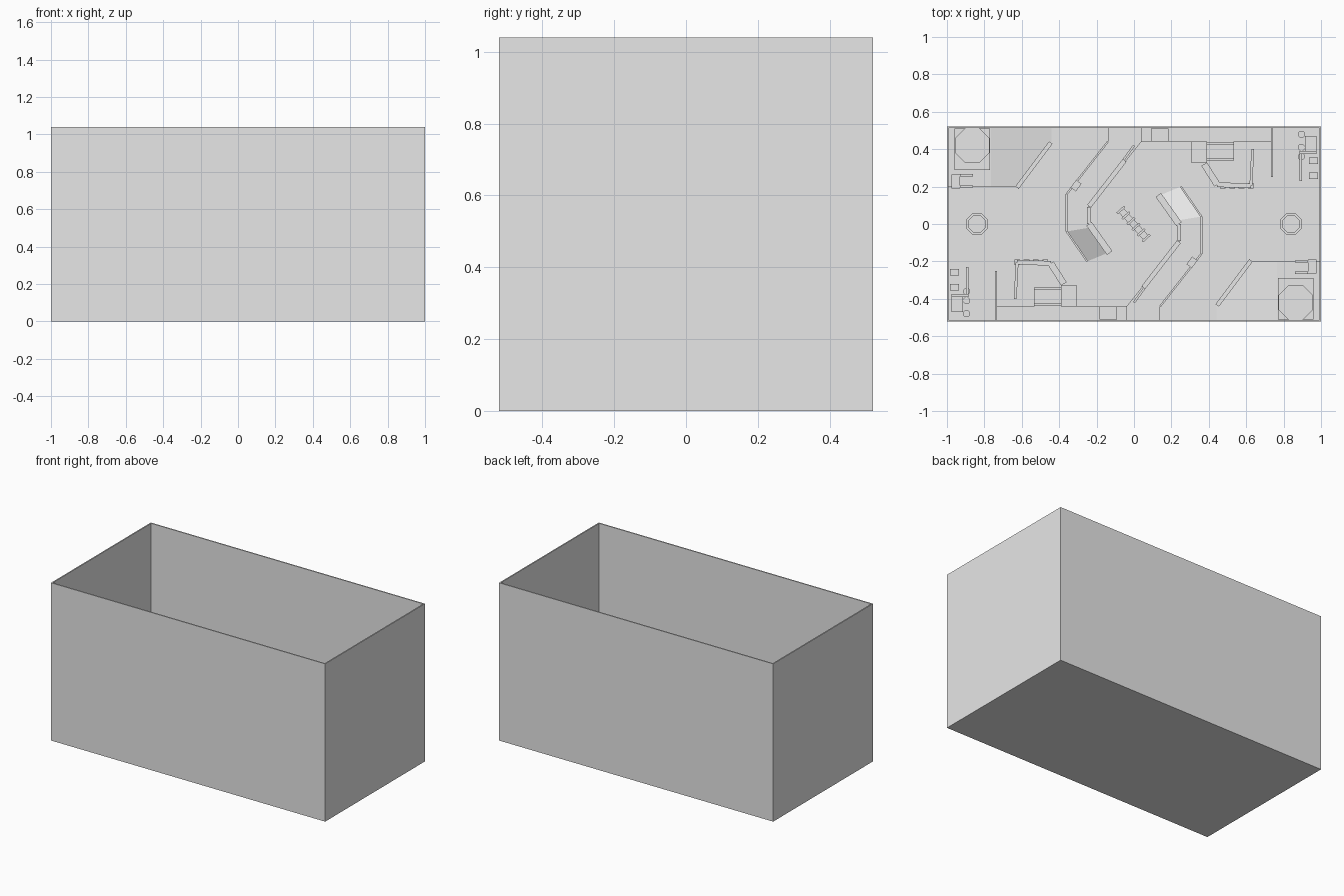
import bpy
import math
from mathutils import Vector

cube = bpy.data.objects.get("Cube")
if cube:
    bpy.data.objects.remove(cube, do_unlink=True)

grey = bpy.data.materials.new("plain_grey")
grey.use_nodes = True
grey.diffuse_color = (0.8, 0.8, 0.8, 1)
grey.node_tree.nodes["Principled BSDF"].inputs["Base Color"].default_value = (0.8, 0.8, 0.8, 1)

FLOOR, DECK = 0.01, 0.08


def prism(name, pts, z0, top):
    """Upright prism; top is one height or one height per corner."""
    n = len(pts)
    tops = top if isinstance(top, (list, tuple)) else [top] * n
    verts = [(x, y, z0) for x, y in pts] + [(x, y, t) for (x, y), t in zip(pts, tops)]
    faces = [tuple(reversed(range(n))), tuple(range(n, 2 * n))]
    faces += [(i, (i + 1) % n, (i + 1) % n + n, i + n) for i in range(n)]
    mesh = bpy.data.meshes.new(name)
    mesh.from_pydata(verts, [], faces)
    mesh.materials.append(grey)
    obj = bpy.data.objects.new(name, mesh)
    bpy.context.collection.objects.link(obj)
    return obj


def pair(name, pts, z0, top):
    """A prism and its half-turn twin about the centre."""
    prism(name + "_a", pts, z0, top)
    prism(name + "_b", [(-x, -y) for x, y in pts], z0, top)


def rect(x0, x1, y0, y1):
    return [(x0, y0), (x1, y0), (x1, y1), (x0, y1)]


def bar(a, b, width):
    a, b = Vector(a), Vector(b)
    d = (b - a).normalized() * width / 2
    s = Vector((-d.y, d.x))
    return [tuple(p) for p in (a - s, b - s, b + s, a + s)]


def octagon(cx, cy, r):
    return [(cx + r * math.cos(math.radians(22.5 + 45 * i)),
             cy + r * math.sin(math.radians(22.5 + 45 * i))) for i in range(8)]


# Open box: floor and tall outer walls
prism("floor", rect(-1, 1, -0.52, 0.52), 0, FLOOR)
pair("long_wall", rect(-1, 1, 0.512, 0.52), 0, 1.04)
pair("end_wall", rect(-1, -0.992, -0.52, 0.52), 0, 1.04)

# Corner deck, its tower and the ramp leading down
pair("corner_deck", rect(-0.992, -0.765, 0.2, 0.512), FLOOR, DECK)
pair("corner_tower", octagon(-0.865, 0.42, 0.1), DECK, 0.2)
pair("corner_tower_base", rect(-0.96, -0.77, 0.29, 0.51), DECK, 0.1)
pair("corner_ramp", [(-0.765, 0.2), (-0.63, 0.2), (-0.44, 0.44), (-0.44, 0.512), (-0.765, 0.512)],
     FLOOR, [DECK, 0.05, 0.015, 0.015, DECK])
pair("ramp_barrier", bar((-0.625, 0.195), (-0.445, 0.435), 0.022), FLOOR, 0.12)

# Bench beside the corner deck
pair("bench_seat", rect(-0.975, -0.93, 0.19, 0.265), FLOOR, 0.11)
for y in (0.2, 0.26):
    pair("bench_rail", bar((-0.93, y), (-0.86, y), 0.012), FLOOR, 0.12)

# Posts at each end
pair("end_post", octagon(-0.84, 0, 0.062), FLOOR, 0.12)
pair("end_post_cap", octagon(-0.84, 0, 0.05), 0.12, 0.14)

# Raised walkway around the middle, ramping down at one end
pair("walkway", [(0.04, 0.44), (-0.14, 0.44), (-0.36, 0.16), (-0.36, -0.04), (-0.24, -0.02), (-0.24, 0.09)],
     FLOOR, DECK)
pair("walkway_ramp", [(-0.36, -0.04), (-0.25, -0.2), (-0.13, -0.15), (-0.24, -0.02)],
     FLOOR, [DECK, 0.015, 0.015, DECK])
pair("walkway_end", rect(-0.14, 0.04, 0.44, 0.512), FLOOR, DECK)
for a, b in (((-0.14, 0.44), (-0.36, 0.16)), ((-0.36, 0.16), (-0.36, -0.04)), ((-0.36, -0.04), (-0.25, -0.2))):
    pair("walkway_kerb", bar(a, b, 0.01), FLOOR, 0.09)
pair("walkway_inner_kerb", bar((0.0, 0.42), (-0.24, 0.09), 0.012), FLOOR, 0.095)
pair("upper_cover", bar((-0.05, 0.34), (-0.24, 0.095), 0.025), FLOOR, 0.14)
pair("inner_cover", bar((-0.24, 0.09), (-0.24, 0.0), 0.02), FLOOR, 0.13)
pair("lower_cover", bar((-0.24, 0.0), (-0.13, -0.155), 0.035), FLOOR, 0.13)
pair("walkway_locker", bar((-0.325, 0.185), (-0.295, 0.225), 0.035), DECK, 0.12)

# Centre barricade with cross ribs
start, end = Vector((-0.07, 0.075)), Vector((0.065, -0.075))
prism("centre_barricade", bar(start, end, 0.035), FLOOR, 0.08)
side = Vector((0.74, 0.67)) * 0.027
for i in range(6):
    p = start.lerp(end, i / 5)
    prism("barricade_rib", bar(p - side, p + side, 0.012), FLOOR, 0.09)

# Side ledge with its locker and stepped block
pair("side_ledge", rect(0.04, 0.735, 0.44, 0.512), FLOOR, 0.05)
pair("ledge_locker", rect(0.09, 0.185, 0.44, 0.51), 0.05, 0.12)
pair("side_block", rect(0.305, 0.39, 0.33, 0.44), FLOOR, 0.11)
pair("side_block_step", rect(0.39, 0.535, 0.34, 0.44), FLOOR, 0.05)
for y in (0.345, 0.43):
    pair("step_rail", bar((0.39, y), (0.535, y), 0.012), FLOOR, 0.09)

# Bent cover wall and straight screen
bend = [(0.375, 0.32), (0.445, 0.21), (0.625, 0.205), (0.635, 0.4)]
for a, b, w in zip(bend, bend[1:], (0.035, 0.025, 0.015)):
    pair("bent_cover", bar(a, b, w), FLOOR, 0.12)
for i in range(4):
    x = 0.46 + 0.05 * i
    pair("bent_cover_pad", rect(x, x + 0.03, 0.19, 0.22), FLOOR, 0.1)
pair("side_screen", rect(0.733, 0.743, 0.25, 0.512), FLOOR, 0.14)

# Stacked crates and frame by the end wall
pair("crate_large", rect(0.915, 0.975, 0.39, 0.47), FLOOR, 0.1)
pair("crate_frame", rect(0.885, 0.897, 0.23, 0.39), FLOOR, 0.1)
pair("crate_beam", rect(0.885, 0.975, 0.375, 0.39), FLOOR, 0.11)
for y in (0.24, 0.32):
    pair("crate_small", rect(0.935, 0.985, y, y + 0.035), FLOOR, 0.07)
for y in (0.36, 0.41, 0.48):
    pair("crate_barrel", octagon(0.895, y, 0.02), FLOOR, 0.08)
